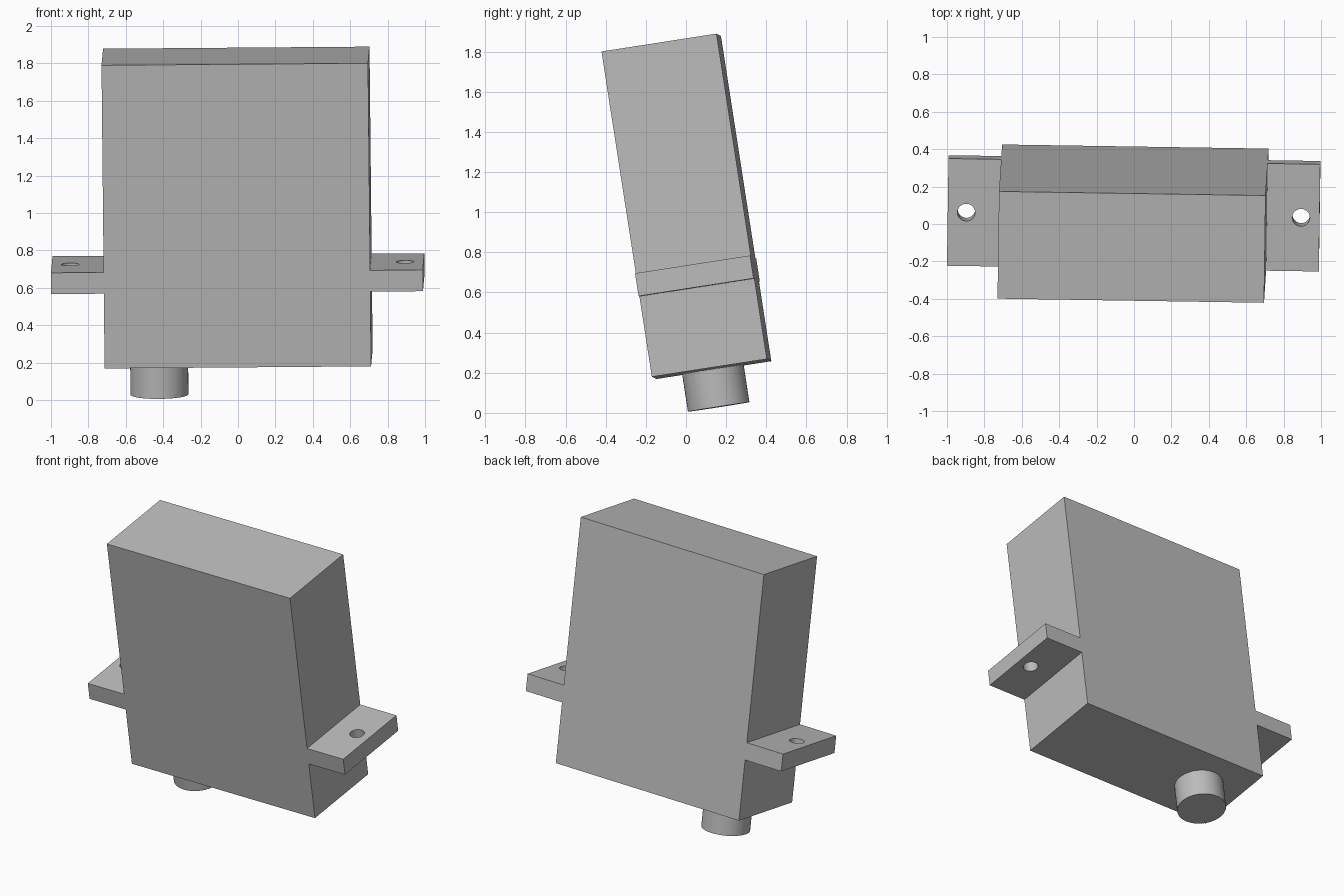
import bpy
import math
from mathutils import Matrix, Vector

cube = bpy.data.objects.get("Cube")
if cube:
    bpy.data.objects.remove(cube, do_unlink=True)

# One plain grey for the whole part
grey = bpy.data.materials.new("plain grey")
grey.use_nodes = True
colour = (0.5, 0.5, 0.5, 1.0)
grey.diffuse_color = colour
grey.node_tree.nodes["Principled BSDF"].inputs["Base Color"].default_value = colour

# Leaning frame shared by all parts, centred on the body
x_axis = Vector((1.0, -0.0155, 0.0078)).normalized()
z_axis = Vector((-0.0102, -0.153, 0.988))
y_axis = z_axis.cross(x_axis).normalized()
z_axis = x_axis.cross(y_axis)
tilt = Matrix((x_axis, y_axis, z_axis)).transposed().to_4x4()
frame = Matrix.Translation((-0.005, 0.002, 1.029)) @ tilt

WIDTH, DEPTH, HEIGHT = 1.425, 0.58, 1.64
EAR_END, EAR_THICK, EAR_Z = 0.994, 0.115, -0.358
HOLE_X, HOLE_R = 0.895, 0.047
SHAFT_X, SHAFT_R, SHAFT_LEN = -0.425, 0.155, 0.188


def finish(obj, name, centre):
    obj.name = name
    obj.data.materials.append(grey)
    obj.matrix_world = frame @ Matrix.Translation(centre)
    return obj


def box(name, size, centre):
    bpy.ops.mesh.primitive_cube_add(size=1)
    obj = bpy.context.object
    obj.data.transform(Matrix.Diagonal((*size, 1)))
    return finish(obj, name, centre)


def cylinder(name, radius, depth, centre):
    bpy.ops.mesh.primitive_cylinder_add(vertices=48, radius=radius, depth=depth)
    bpy.ops.object.shade_smooth_by_angle(angle=math.radians(30))
    return finish(bpy.context.object, name, centre)


# Main housing
box("body", (WIDTH, DEPTH, HEIGHT), (0, 0, 0))

# Mounting ears, each with a drilled screw hole
for side, name in ((1, "left"), (-1, "right")):
    inner = WIDTH / 2
    ear = box(name + "_mounting_ear", (EAR_END - inner, DEPTH, EAR_THICK),
              (side * (EAR_END + inner) / 2, 0, EAR_Z))
    drill = cylinder(name + "_hole_cutter", HOLE_R, EAR_THICK * 3,
                     (side * HOLE_X, 0, EAR_Z))
    drill.hide_render = True
    drill.hide_viewport = True
    cut = ear.modifiers.new("screw hole", "BOOLEAN")
    cut.operation = "DIFFERENCE"
    cut.solver = "EXACT"
    cut.object = drill

# Output shaft under the body
cylinder("output_shaft", SHAFT_R, SHAFT_LEN,
         (SHAFT_X, 0, -(HEIGHT + SHAFT_LEN) / 2))
